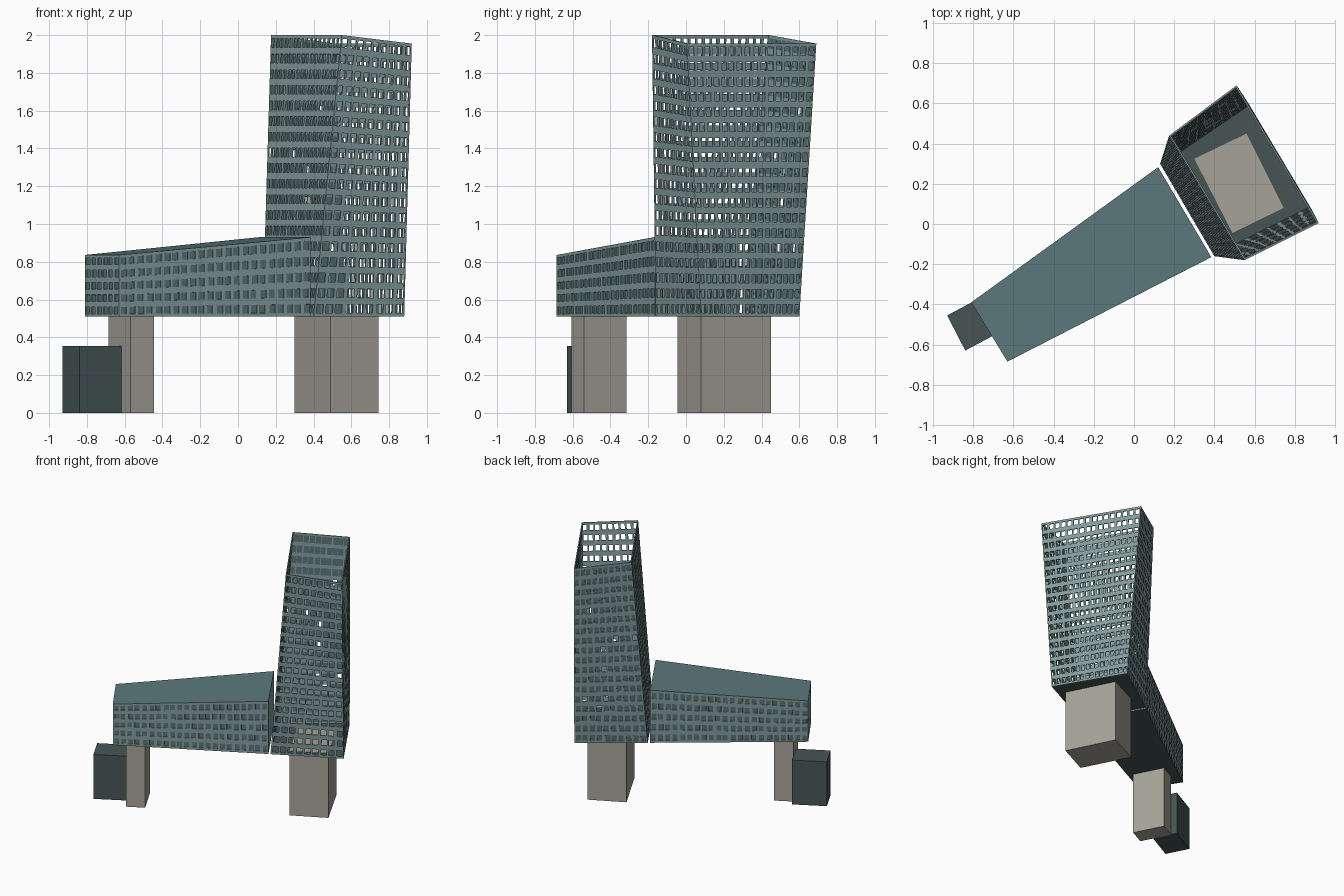
import bpy, bmesh, random
from mathutils import Vector

random.seed(4)
if "Cube" in bpy.data.objects:
    bpy.data.objects.remove(bpy.data.objects["Cube"])


def material(name, r, g, b):
    lin = [((c / 255 + 0.055) / 1.055) ** 2.4 for c in (r, g, b)] + [1]
    m = bpy.data.materials.new(name)
    m.use_nodes = True
    m.diffuse_color = lin
    m.node_tree.nodes["Principled BSDF"].inputs["Base Color"].default_value = lin
    return m


WALL = material("pale teal cladding", 132, 157, 157)
GLASS = material("slate glass", 90, 113, 116)
ROOF = material("teal roof", 92, 121, 125)
DARK = material("dark teal", 70, 85, 85)
STONE = material("warm grey concrete", 165, 162, 151)


def finish(name, bm, *mats):
    mesh = bpy.data.meshes.new(name)
    bm.to_mesh(mesh)
    bm.free()
    for m in mats:
        mesh.materials.append(m)
    ob = bpy.data.objects.new(name, mesh)
    bpy.context.collection.objects.link(ob)
    return ob


def prism(name, bottom, top, mat):
    """Closed solid between two matching counter-clockwise loops."""
    bm = bmesh.new()
    lo = [bm.verts.new(p) for p in bottom]
    hi = [bm.verts.new(p) for p in top]
    bm.faces.new(lo[::-1])
    bm.faces.new(hi)
    n = len(lo)
    for i in range(n):
        j = (i + 1) % n
        bm.faces.new((lo[i], lo[j], hi[j], hi[i]))
    return finish(name, bm, mat)


def at(corners, z):
    return [Vector((x, y, z)) for x, y in corners]


def lift(points, dz):
    return [p + Vector((0, 0, dz)) for p in points]


def grid_lines(n, fill):
    """Edges of n evenly spaced openings, plus both ends."""
    mid = [(i + 0.5 + s * fill / 2) / n for i in range(n) for s in (-1, 1)]
    return [0] + mid + [1]


def facade(name, a, b, c, d, cols, rows, open_share, thick=0.0):
    """Wall quad with a window lattice: each window is a hole or a recessed pane."""
    us, vs = grid_lines(cols, 0.68), grid_lines(rows, 0.56)
    bm = bmesh.new()
    jitter = {}
    grid = []
    for j, v in enumerate(vs):
        line = []
        for i, u in enumerate(us):
            if 0 < i < len(us) - 1 and 0 < j < len(vs) - 1:
                key = ((i - 1) // 2, (j - 1) // 2)
                shift = jitter.setdefault(key, random.uniform(-0.1, 0.1) / cols)
                u = u + shift
            line.append(bm.verts.new(a.lerp(b, u).lerp(d.lerp(c, u), v)))
        grid.append(line)
    panes, holes = [], []
    for j in range(len(vs) - 1):
        for i in range(len(us) - 1):
            f = bm.faces.new((grid[j][i], grid[j][i + 1],
                              grid[j + 1][i + 1], grid[j + 1][i]))
            if i % 2 and j % 2:
                if random.random() < open_share:
                    holes.append(f)
                else:
                    f.material_index = 1
                    panes.append(f)
    bm.normal_update()
    if panes:
        res = bmesh.ops.inset_individual(bm, faces=panes, thickness=0.0005, depth=-0.005)
        for f in res["faces"]:
            f.material_index = 0
    bmesh.ops.delete(bm, geom=holes, context="FACES")
    ob = finish(name, bm, WALL, GLASS)
    if thick:
        mod = ob.modifiers.new("wall thickness", "SOLIDIFY")
        mod.thickness = thick
        mod.offset = -1
    return ob


BASE = 0.51

# Leaning open-topped tower: four pierced walls on a dark floor
foot = at([(0.13, 0.30), (0.40, -0.16), (0.88, 0.08), (0.57, 0.60)], BASE)
rim = [Vector(p) for p in ((0.175, 0.44, 2), (0.55, -0.18, 2),
                           (0.92, 0.005, 1.955), (0.51, 0.69, 1.955))]
walls = [("tower_inner_wall", 16, 1), ("tower_front_wall", 9, 1),
         ("tower_outer_wall", 16, 1), ("tower_back_wall", 10, 0.05)]
for i, (name, cols, share) in enumerate(walls):
    j = (i + 1) % 4
    facade(name, foot[i], foot[j], rim[j], rim[i], cols, 18, share, 0.008)
prism("tower_floor", foot, lift(foot, 0.004), DARK)

# Long wing with a roof rising toward the tower
wing = at([(-0.81, -0.39), (-0.63, -0.685), (0.385, -0.165), (0.12, 0.283)], BASE)
eaves = [p + Vector((0, 0, h)) for p, h in zip(wing, (0.325, 0.325, 0.42, 0.42))]
sides = [("wing_end_wall", 6, 5), ("wing_front_wall", 22, 5),
         ("wing_tower_side_wall", 0, 0), ("wing_back_wall", 22, 5)]
for i, (name, cols, rows) in enumerate(sides):
    j = (i + 1) % 4
    facade(name, wing[i], wing[j], eaves[j], eaves[i], cols, rows, 0)
prism("wing_roof", lift(eaves, -0.003), lift(eaves, 0.001), ROOF)
prism("wing_underside", lift(wing, -0.001), lift(wing, 0.003), DARK)

# Concrete supports and the low dark annex
blocks = [
    ("tower_pillar", [(0.30, 0.325), (0.49, -0.045), (0.745, 0.08), (0.56, 0.45)],
     BASE + 0.007, STONE),
    ("wing_pillar", [(-0.685, -0.38), (-0.57, -0.605), (-0.445, -0.54), (-0.56, -0.315)],
     BASE, STONE),
    ("annex", [(-0.93, -0.455), (-0.84, -0.63), (-0.615, -0.51), (-0.705, -0.335)],
     0.355, DARK),
]
for name, corners, height, mat in blocks:
    prism(name, at(corners, 0), at(corners, height), mat)
